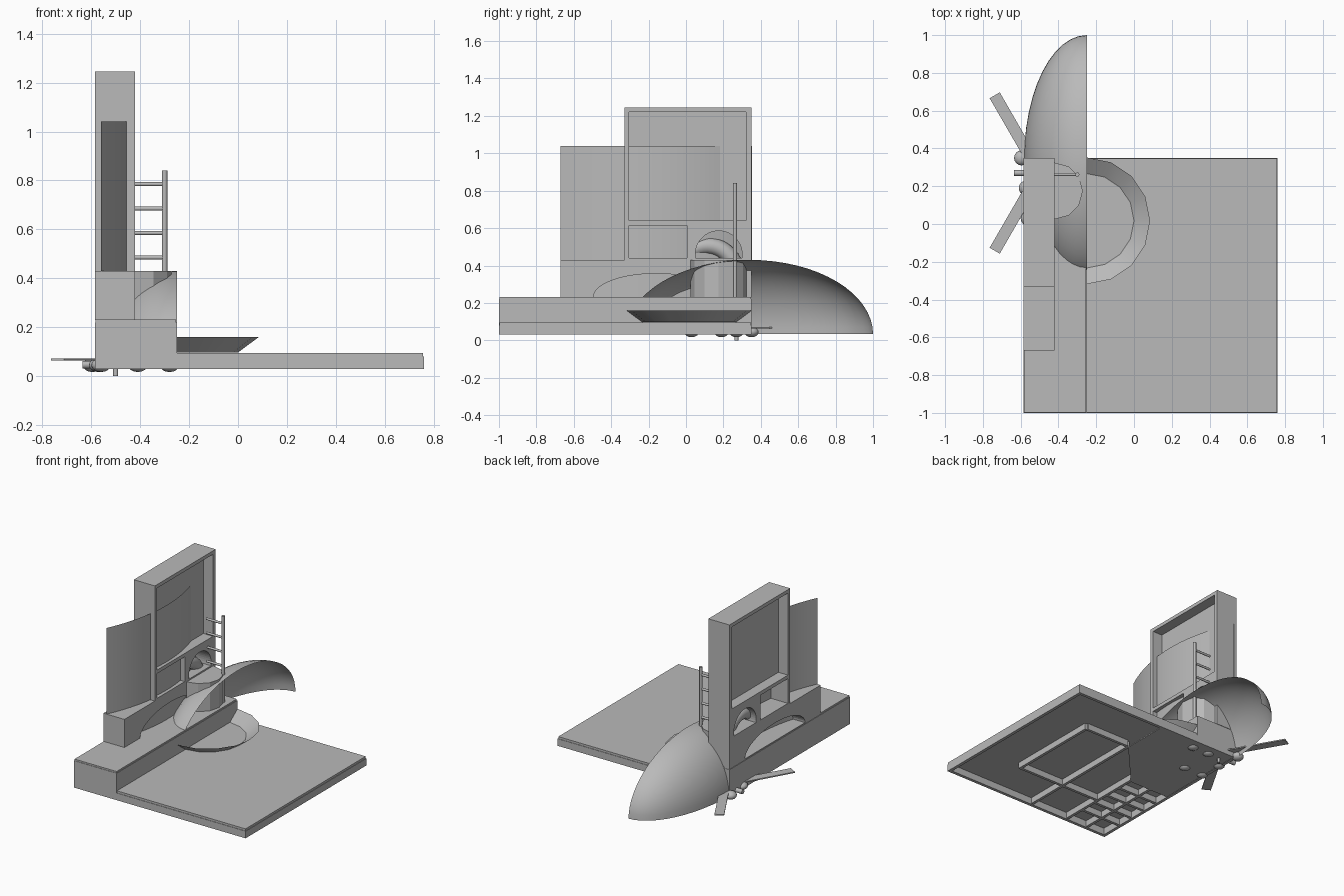
import bpy, bmesh, math
from mathutils import Vector

if "Cube" in bpy.data.objects:
    bpy.data.objects.remove(bpy.data.objects["Cube"])

# One mid-grey for every part
GREY = bpy.data.materials.new("mid_grey")
GREY.diffuse_color = (.49, .49, .49, 1)
GREY.use_nodes = True
GREY.node_tree.nodes["Principled BSDF"].inputs["Base Color"].default_value = GREY.diffuse_color


def new_obj(name, bm, smooth=False):
    bmesh.ops.recalc_face_normals(bm, faces=bm.faces)
    me = bpy.data.meshes.new(name)
    bm.to_mesh(me)
    bm.free()
    me.materials.append(GREY)
    ob = bpy.data.objects.new(name, me)
    bpy.context.collection.objects.link(ob)
    if smooth:
        bpy.ops.object.select_all(action='DESELECT')
        bpy.context.view_layer.objects.active = ob
        ob.select_set(True)
        bpy.ops.object.shade_smooth_by_angle(angle=math.radians(35))
    return ob


def box(name, x, y, z):
    bm = bmesh.new()
    bmesh.ops.create_cube(bm, size=1)
    for v in bm.verts:
        v.co = [(a + b) / 2 + c * (b - a) for (a, b), c in zip((x, y, z), v.co)]
    return new_obj(name, bm)


def prism(name, pts, lo, hi):
    """Extrude a closed outline of 3D points built by pts(level)."""
    bm = bmesh.new()
    f = bm.faces.new([bm.verts.new(p) for p in pts(lo)])
    r = bmesh.ops.extrude_face_region(bm, geom=[f])
    tops = [v for v in r['geom'] if isinstance(v, bmesh.types.BMVert)]
    shift = Vector(pts(hi)[0]) - Vector(pts(lo)[0])
    bmesh.ops.translate(bm, verts=tops, vec=shift)
    return new_obj(name, bm)


def prism_x(name, yz, x0, x1):
    return prism(name, lambda x: [(x, y, z) for y, z in yz], x0, x1)


def rod(name, a, b, r, seg=12):
    a, b = Vector(a), Vector(b)
    bm = bmesh.new()
    bmesh.ops.create_cone(bm, cap_ends=True, segments=seg, radius1=r, radius2=r, depth=(b - a).length)
    q = (b - a).to_track_quat('Z', 'Y')
    for v in bm.verts:
        v.co = q @ v.co + (a + b) / 2
    return new_obj(name, bm, True)


def cut(ob, cutter):
    m = ob.modifiers.new("cut", 'BOOLEAN')
    m.object, m.operation, m.solver = cutter, 'DIFFERENCE', 'EXACT'
    bpy.context.view_layer.objects.active = ob
    bpy.ops.object.modifier_apply(modifier=m.name)
    bpy.data.objects.remove(cutter)


def ellipse(cy, cz, ry, rz, start, end, n=28):
    angs = [start + (end - start) * i / n for i in range(n + 1)]
    return [(cy + ry * math.cos(a), cz + rz * math.sin(a)) for a in angs]


XL, XS, XR, YF, YB = -0.585, -0.25, 0.76, -1.0, 0.35
T, L = 0.022, 0.003

# Hollow base: skirt walls, slightly inset deck, raised step
box("platform_deck", (XL + L, XR - L), (YF + L, YB - L), (.078, .095))
box("skirt_front", (XL, XR), (YF, YF + T), (.03, .08))
box("skirt_back", (XL, XR), (YB - T, YB), (.03, .08))
box("skirt_right", (XR - T, XR), (YF + T, YB - T), (.03, .08))
box("skirt_left", (XL, XL + T), (YF + T, YB - T), (.03, .08))
box("step_block", (XL, XS), (YF, YB), (.08, .22))
box("step_top", (XL + L, XS - L), (YF + L, YB - L), (.219, .231))

# Underside ribs: large frames under the platform, small grid under the step
YR = YF + T
for i, (x, y) in enumerate([((.04, .06), (YR, 0)), ((.40, .42), (-.67, 0)),
                            ((-.26, -.24), (YR, -.33)), ((-.43, -.41), (YR, -.33))]):
    box(f"rib_long_{i}", x, y, (.035, .08))
box("rib_cross_wide", (-.24, .42), (-.68, -.66), (.035, .08))
box("rib_cross_back", (.06, .40), (-.01, .01), (.035, .08))
for i in range(5):
    y = -.83 + i * .125
    box(f"rib_short_{i}", (XL + T, -.24), (y - .01, y + .01), (.035, .08))

# Floor plate closing the underside below the canopy
plate = [(.05, 0), (XS, -.33), (XL + T, -.33), (XL + T, YB - T), (.05, YB - T)]
prism("under_plate", lambda z: [(x, y, z) for x, y in plate], .032, .04)

# Tower with a low wing wall, cut by the window openings
tower = prism_x("tower", [(-.67, .23), (YB, .23), (YB, 1.245), (-.33, 1.245),
                          (-.33, .43), (-.67, .43)], XL, -.42)


def rect(y0, y1, z0, z1):
    return [(y0, z0), (y1, z0), (y1, z1), (y0, z1)]


for outline in (rect(-.305, .32, .64, 1.22), rect(-.305, .005, .44, .615),
                ellipse(-.16, .231, .335, .126, 0, math.pi),
                ellipse(.175, .46, .125, .125, -.16, math.pi + .16)):
    cut(tower, prism_x("cutter", outline, -.7, -.3))
box("tower_back_panel", (-.51, -.495), (-.31, .325), (.635, 1.225))

# Curved screen passing through the tower
bm = bmesh.new()
cols = []
for i in range(25):
    t = -1 + i / 12
    x, y = -.56 + .118 * (1 - t * t), -.16 + .512 * t
    cols.append((bm.verts.new((x, y, .23)), bm.verts.new((x, y, 1.04))))
for a, b in zip(cols, cols[1:]):
    bm.faces.new((a[0], b[0], b[1], a[1]))
new_obj("curved_screen", bm, True)

# Bent tube in the round window
bm = bmesh.new()
rings = []
for i in range(21):
    a = math.pi * i / 20
    ring = []
    for j in range(12):
        p = 2 * math.pi * j / 12
        r = .155 + .045 * math.cos(p)
        ring.append(bm.verts.new((-.5 + .045 * math.sin(p), .115 + r * math.cos(a), .35 + r * math.sin(a))))
    rings.append(ring)
for a, b in zip(rings, rings[1:]):
    for j in range(12):
        k = (j + 1) % 12
        bm.faces.new((a[j], a[k], b[k], b[j]))
new_obj("bent_tube", bm, True)

# Half-ellipsoid canopy shell, open on the right and below
bm = bmesh.new()
bmesh.ops.create_uvsphere(bm, u_segments=48, v_segments=32, radius=1)
for n in ((1, 0, 0), (0, 0, -1)):
    bmesh.ops.bisect_plane(bm, geom=bm.verts[:] + bm.edges[:] + bm.faces[:], dist=1e-5,
                           plane_co=(0, 0, 0), plane_no=n, clear_outer=True)
for v in bm.verts:
    v.co = (XS + v.co.x * .332, .34 + v.co.y * .66, .033 + v.co.z * .397)
new_obj("canopy_shell", bm, True)

# Half dish flaring upward against the step
bm = bmesh.new()
low, high = [], []
for i in range(9):
    a = -math.pi / 2 + math.pi * i / 8
    c, s = math.cos(a), math.sin(a)
    low.append(bm.verts.new((XS + .25 * c, .017 + .25 * s, .097)))
    high.append(bm.verts.new((XS + .335 * c, .017 + .335 * s, .16)))
for i in range(8):
    bm.faces.new((low[i], low[i + 1], high[i + 1], high[i]))
bm.faces.new(low)
new_obj("half_dish", bm, True)

# Round landing beside the tower
bm = bmesh.new()
bmesh.ops.create_cone(bm, cap_ends=True, segments=12, radius1=.15, radius2=.15, depth=.2)
bmesh.ops.bisect_plane(bm, geom=bm.verts[:] + bm.edges[:] + bm.faces[:], plane_co=(0, 0, 0),
                       plane_no=(-1, 0, 0), clear_outer=True)
bmesh.ops.translate(bm, verts=bm.verts, vec=(-.421, .175, .33))
new_obj("landing", bm)

# Ladder: one pole and four rungs fixed to the tower
rod("ladder_pole", (-.30, .262, .23), (-.30, .262, .84), .011)
for i in range(4):
    z = .485 + i * .1
    rod(f"ladder_rung_{i}", (-.43, .262, z), (-.30, .262, z), .008)

# Three-bladed spinner under the step
hub = Vector((-.5, .27, .068))
for i in range(3):
    b = box(f"spinner_blade_{i}", (.02, .475), (-.031, .031), (-.004, .004))
    b.location = hub
    b.rotation_euler.z = math.radians(120 * i)
rod("spinner_pin", (-.5, .27, 0), (-.5, .27, .09), .01)
rod("axle_peg", (-.635, .27, .047), (-.25, .27, .047), .016)
for i, (x, y) in enumerate([(-.595, .35), (-.57, .19), (-.41, .27), (-.28, .27), (-.56, .03), (-.41, .03)]):
    bm = bmesh.new()
    bmesh.ops.create_uvsphere(bm, u_segments=16, v_segments=8, radius=.04)
    for v in bm.verts:
        v.co = (v.co.x + x, v.co.y + y, v.co.z * .7 + .045)
    new_obj(f"bumper_{i}", bm, True)
